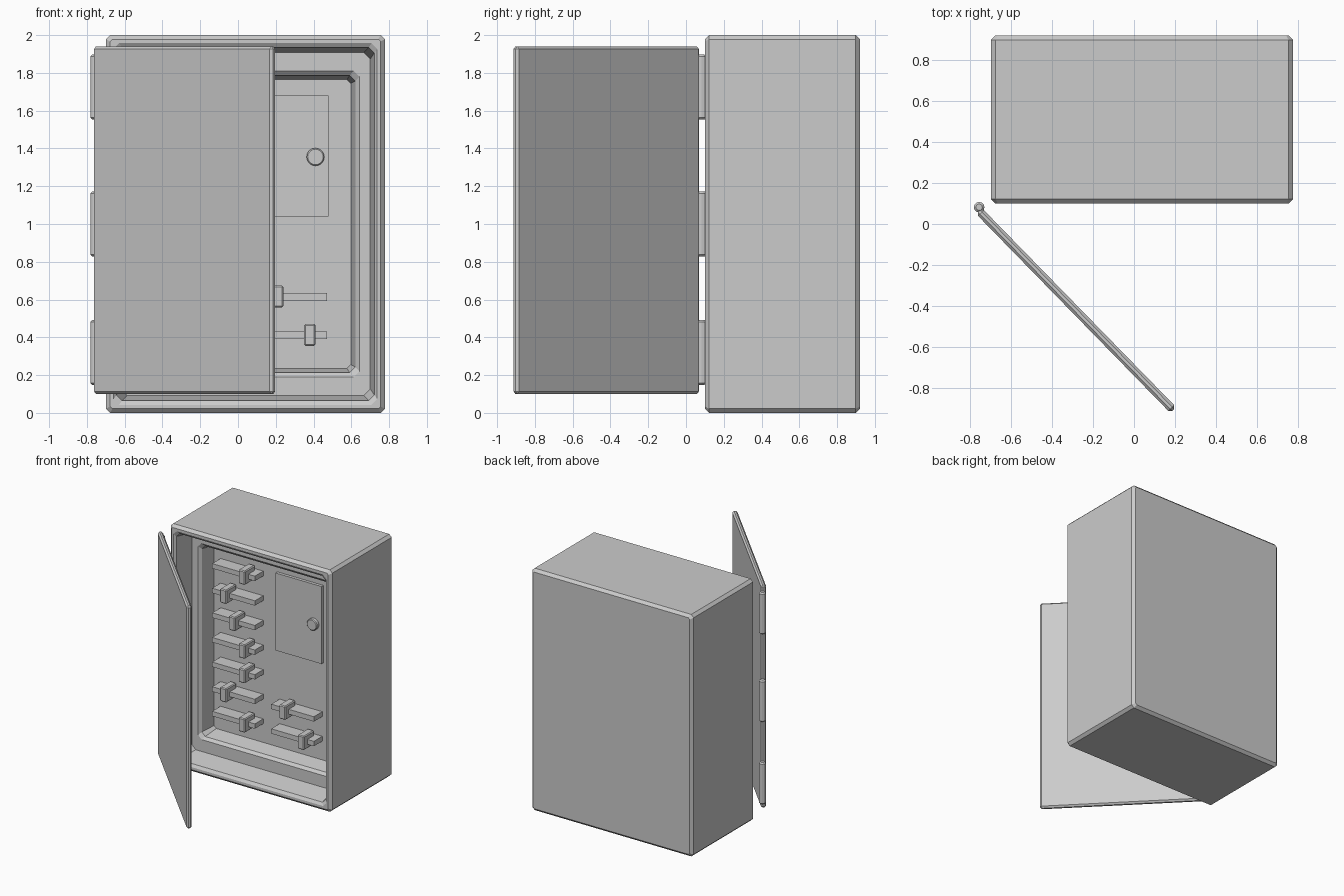
import bpy, bmesh, math
from mathutils import Matrix

if "Cube" in bpy.data.objects:
    bpy.data.objects.remove(bpy.data.objects["Cube"])


def finish(name, bm):
    bmesh.ops.recalc_face_normals(bm, faces=bm.faces)
    mesh = bpy.data.meshes.new(name)
    bm.to_mesh(mesh)
    bm.free()
    ob = bpy.data.objects.new(name, mesh)
    bpy.context.collection.objects.link(ob)
    return ob


def add_bevel(ob, width):
    mod = ob.modifiers.new("edge_chamfer", "BEVEL")
    mod.width = width
    mod.segments = 1
    mod.limit_method = 'ANGLE'
    return ob


def box(name, lo, hi, bevel=0.0):
    bm = bmesh.new()
    bmesh.ops.create_cube(bm, size=1)
    for v in bm.verts:
        v.co = [a + (b - a) * (c + 0.5) for a, b, c in zip(lo, hi, v.co)]
    ob = finish(name, bm)
    return add_bevel(ob, bevel) if bevel else ob


def cylinder(name, radius, length, sides, matrix, bevel):
    bm = bmesh.new()
    bmesh.ops.create_cone(bm, cap_ends=True, segments=sides, radius1=radius,
                          radius2=radius, depth=length, matrix=matrix)
    ob = finish(name, bm)
    add_bevel(ob, bevel).modifiers[0].angle_limit = math.radians(50)
    return ob


# Cabinet shell: clipped-corner rectangles from the back, round the rim, into the recess
CX, HX, HZ = 0.039, 0.738, 1.0
RINGS = [  # y, inset in x, inset in z, corner cut
    (0.92, 0.022, 0.022, 0.012),
    (0.898, 0.0, 0.0, 0.022),
    (0.122, 0.0, 0.0, 0.022),
    (0.10, 0.022, 0.022, 0.012),
    (0.10, 0.04, 0.043, 0.03),
    (0.115, 0.055, 0.065, 0.03),
    (0.285, 0.077, 0.092, 0.035),
    (0.285, 0.135, 0.19, 0.03),
    (0.305, 0.155, 0.213, 0.03),
    (0.43, 0.18, 0.235, 0.02),
]
bm = bmesh.new()
loops = []
for y, ix, iz, c in RINGS:
    a, b = HX - ix, HZ - iz
    pts = [(a, b - c), (a - c, b), (c - a, b), (-a, b - c),
           (-a, c - b), (c - a, -b), (a - c, -b), (a, c - b)]
    loops.append([bm.verts.new((CX + px, y, 1.0 + pz)) for px, pz in pts])
for r, s in zip(loops, loops[1:]):
    for i in range(8):
        j = (i + 1) % 8
        bm.faces.new((r[i], r[j], s[j], s[i]))
bm.faces.new(loops[0])
bm.faces.new(loops[-1])
finish("cabinet_shell", bm)

# Door swung open about 45 degrees
door = box("door", (-0.678, -0.02, -0.92), (0.678, 0.02, 0.92), 0.013)
door.matrix_world = (Matrix.Translation((-0.2825, -0.4225, 1.02))
                     @ Matrix.Rotation(math.radians(-45.7), 4, 'Z'))

# Hinge barrels
for i, z in enumerate((0.32, 1.0, 1.725)):
    cylinder(f"hinge_{i + 1}", 0.026, 0.345, 12,
             Matrix.Translation((-0.756, 0.082, z)), 0.01)

# Small access panel with round lock
box("access_panel", (0.06, 0.405, 1.04), (0.48, 0.44, 1.68))
cylinder("panel_lock", 0.047, 0.06, 20,
         Matrix.Translation((0.41, 0.405, 1.355)) @ Matrix.Rotation(math.pi / 2, 4, 'X'), 0.006)


# Sliding switches: a horizontal bar and a handle at some offset along it
def switch(name, x, z, offset):
    box(name + "_bar", (x, 0.32, z - 0.02), (x + 0.39, 0.44, z + 0.02))
    hx = x + offset
    box(name + "_handle", (hx - 0.03, 0.275, z - 0.055), (hx + 0.03, 0.41, z + 0.06), 0.007)


COLUMNS = {"left_switch": (-0.46, (0.30, 0.13, 0.30, 0.30, 0.21, 0.13, 0.30)),
           "right_switch": (0.08, (0.30, 0.13))}
for name, (x, offsets) in COLUMNS.items():
    for i, off in enumerate(offsets):
        switch(f"{name}_{i + 1}", x, 0.41 + 0.2035 * i, off)
